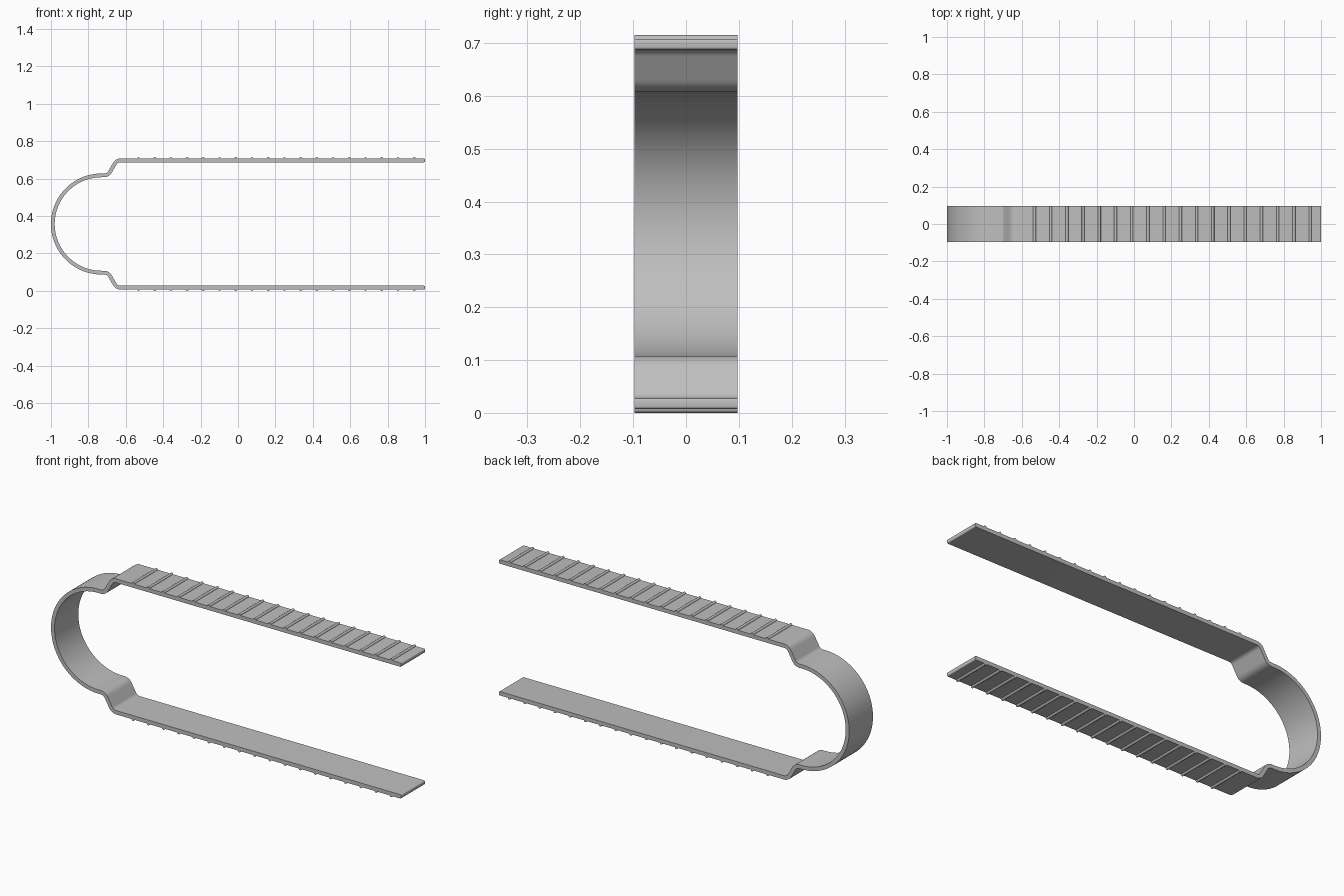
import bpy
import bmesh
from math import sin, cos, pi, radians
from mathutils import Vector

if "Cube" in bpy.data.objects:
    bpy.data.objects.remove(bpy.data.objects["Cube"], do_unlink=True)

HALF_WIDTH = 0.097
THICK = 0.01        # half thickness of the strip
MID = 0.3575        # height of the symmetry plane
RADIUS = 0.26       # spring bow
ARM = 0.34          # arm centreline above the symmetry plane
BEND = 0.035        # fillet of the shoulder
SLOPE = radians(60)
ROUND = 0.005       # rounding of the arm tips
RIB = 0.0075

steel = bpy.data.materials.new("grey steel")
steel.use_nodes = True
grey = (0.52, 0.52, 0.52, 1)
steel.diffuse_color = grey
steel.node_tree.nodes["Principled BSDF"].inputs["Base Color"].default_value = grey


def finish(bm, name):
    bmesh.ops.recalc_face_normals(bm, faces=bm.faces)
    mesh = bpy.data.meshes.new(name)
    bm.to_mesh(mesh)
    bm.free()
    mesh.materials.append(steel)
    obj = bpy.data.objects.new(name, mesh)
    bpy.context.collection.objects.link(obj)
    bpy.ops.object.select_all(action='DESELECT')
    obj.select_set(True)
    bpy.context.view_layer.objects.active = obj
    bpy.ops.object.shade_smooth_by_angle(angle=radians(35))
    return obj


def turn(path, radius, angle, steps):
    """Extend a path of (point, heading) by an arc; positive angles turn left."""
    p, a = path[-1]
    side = 1 if angle > 0 else -1
    centre = p + Vector((-sin(a), cos(a))) * radius * side
    for i in range(1, steps + 1):
        b = a + angle * i / steps
        path.append((centre + Vector((sin(b), -cos(b))) * radius * side, b))


def straight(path, length):
    p, a = path[-1]
    path.append((p + Vector((cos(a), sin(a))) * length, a))


# Upper half of the centreline: bow, shoulder, arm
path = [(Vector((-1 + THICK, 0)), pi / 2)]
turn(path, RADIUS, -pi / 2, 32)
straight(path, 0.015)
turn(path, BEND, SLOPE, 8)
straight(path, (ARM - RADIUS - 2 * BEND * (1 - cos(SLOPE))) / sin(SLOPE))
turn(path, BEND, -SLOPE, 8)
straight(path, 1 - ROUND - path[-1][0].x)

# Outer and inner profile points, with rounded tips
half = [(p, Vector((-sin(a), cos(a))), THICK) for p, a in path]
tip = path[-1][0]
for i in range(1, 5):
    a = pi / 2 * i / 4
    half.append((tip + Vector((ROUND * sin(a), 0)), Vector((0, 1)),
                 THICK - ROUND * (1 - cos(a))))
flip = Vector((1, -1))
sections = [(p * flip, n * flip, h) for p, n, h in reversed(half[1:])] + half

# Bent strip
bm = bmesh.new()
rings = []
for p, n, h in sections:
    ring = []
    for s, y in ((1, -1), (1, 1), (-1, 1), (-1, -1)):
        q = p + n * h * s
        ring.append(bm.verts.new((q.x, y * HALF_WIDTH, MID + q.y)))
    rings.append(ring)
for r, t in zip(rings, rings[1:]):
    for i in range(4):
        j = (i + 1) % 4
        bm.faces.new((r[i], r[j], t[j], t[i]))
bm.faces.new(rings[0])
bm.faces.new(rings[-1])
finish(bm, "spring_strip")

# Half-round grip ribs on the outer face of each arm
for name, side in (("upper_grip_ribs", 1), ("lower_grip_ribs", -1)):
    bm = bmesh.new()
    for k in range(18):
        x = -0.532 + k * 0.0867
        profile = [bm.verts.new((x + RIB * cos(pi * i / 8), -HALF_WIDTH,
                                 MID + side * (ARM + THICK + RIB * sin(pi * i / 8))))
                   for i in range(9)]
        face = bm.faces.new(profile)
        new = bmesh.ops.extrude_face_region(bm, geom=[face], use_keep_orig=True)
        verts = [v for v in new["geom"] if isinstance(v, bmesh.types.BMVert)]
        bmesh.ops.translate(bm, verts=verts, vec=(0, 2 * HALF_WIDTH, 0))
    finish(bm, name)
